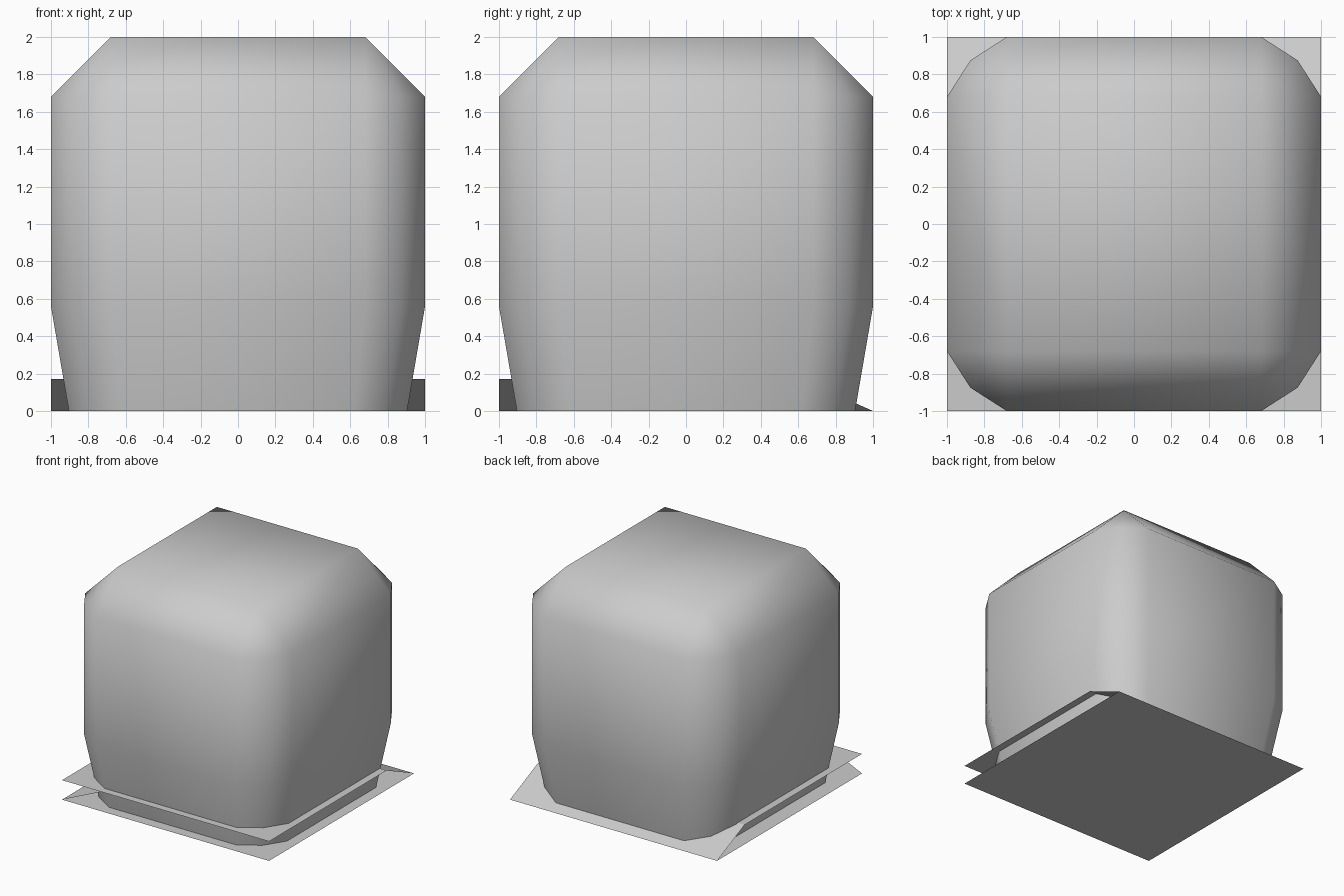
import bpy, bmesh

if "Cube" in bpy.data.objects:
    bpy.data.objects.remove(bpy.data.objects["Cube"])


def make_object(name, build, smooth=False):
    bm = bmesh.new()
    build(bm)
    bmesh.ops.remove_doubles(bm, verts=bm.verts, dist=1e-4)
    mesh = bpy.data.meshes.new(name)
    bm.to_mesh(mesh)
    bm.free()
    for p in mesh.polygons:
        p.use_smooth = smooth
    obj = bpy.data.objects.new(name, mesh)
    bpy.context.collection.objects.link(obj)
    return obj


def face(bm, points):
    return bm.faces.new([bm.verts.new(p) for p in points])


FLAT, MID, LIP = 0.68, 0.875, 0.17


# Rounded block: square rings with two-segment corners, tapered foot, chamfered top
def build_body(bm):
    outline = []
    for sx, sy, order in ((1, 1, 1), (-1, 1, -1), (-1, -1, 1), (1, -1, -1)):
        corner = [(1, FLAT), (MID, MID), (FLAT, 1)][::order]
        outline += [(sx * x, sy * y) for x, y in corner]

    def ring(scale, z, limit=1.0):
        def clamp(v):
            return max(-limit, min(limit, v * scale))
        return [bm.verts.new((clamp(x), clamp(y), z)) for x, y in outline]

    rings = [ring(0.904, 0), ring(1, 0.56), ring(1, 1.68), ring(1, 2, FLAT)]
    n = len(outline)
    for low, high in zip(rings, rings[1:]):
        for i in range(n):
            j = (i + 1) % n
            bm.faces.new((low[i], low[j], high[j], high[i]))
    # top collapses to a square
    bmesh.ops.remove_doubles(bm, verts=bm.verts, dist=1e-4)
    top = [v for v in bm.verts if v.co.z > 1.99]
    bmesh.ops.contextual_create(bm, geom=top)
    bmesh.ops.recalc_face_normals(bm, faces=bm.faces)


# Ground sheet
def build_ground_sheet(bm):
    face(bm, [(-1, 1, 0), (1, 1, 0), (1, -1, 0), (-1, -1, 0)])


# Raised sheet that bends down to the ground along the back
def build_raised_sheet(bm):
    profile = [(-1, LIP), (0.62, LIP), (1, 0)]
    for (y0, z0), (y1, z1) in zip(profile, profile[1:]):
        face(bm, [(-1, y0, z0), (1, y0, z0), (1, y1, z1), (-1, y1, z1)])


# Sloped flap under the raised sheet on the left
def build_side_flap(bm):
    face(bm, [(-1, 1, 0), (-1, -1, 0), (-0.62, -1, LIP), (-0.62, 0.62, LIP)])


make_object("rounded_block", build_body, smooth=True)
make_object("ground_sheet", build_ground_sheet)
make_object("raised_sheet", build_raised_sheet)
make_object("side_flap", build_side_flap)
